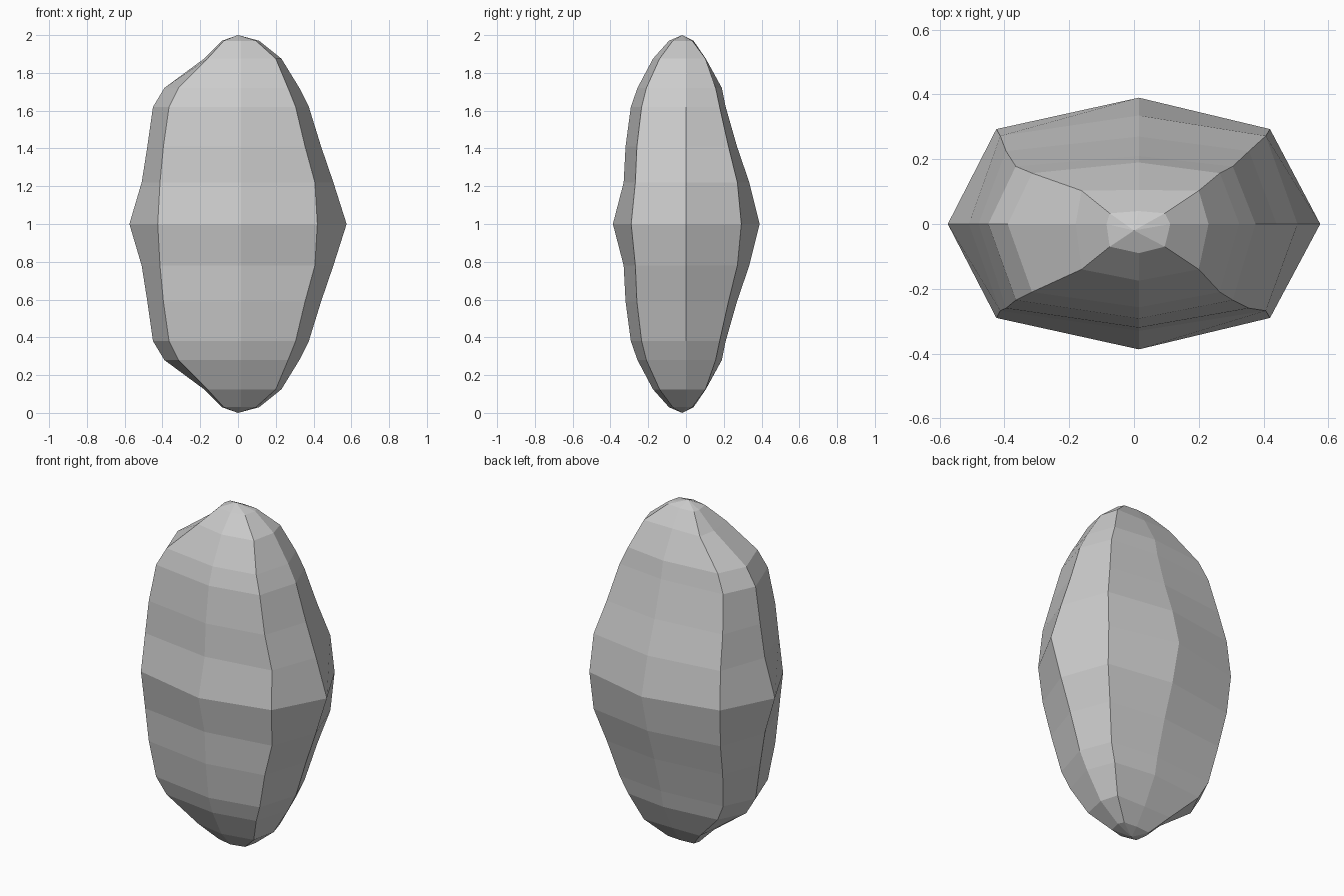
import bpy
import bmesh

cube = bpy.data.objects.get("Cube")
if cube:
    bpy.data.objects.remove(cube, do_unlink=True)


def flat_material(name, colour):
    material = bpy.data.materials.new(name)
    material.use_nodes = True
    material.diffuse_color = colour
    shader = material.node_tree.nodes["Principled BSDF"]
    shader.inputs["Base Color"].default_value = colour
    return material


# Outline of the upper half, from the waist to the crown:
# height, left/right tips, left/right shoulders,
# front/back ridges, front/back shoulders
PROFILE = [
    (1.0, -.575, .575, -.425, .42, -.387, .39, -.29, .293),
    (1.22, -.51, .505, -.413, .407, -.33, .335, -.268, .272),
    (1.41, -.48, .44, -.395, .355, -.32, .27, -.26, .225),
    (1.62, -.45, .375, -.365, .305, -.292, .21, -.235, .178),
    (1.72, -.39, .325, -.315, .265, -.257, .19, -.21, .157),
    (1.875, -.18, .23, -.162, .2, -.175, .105, -.14, .103),
    (1.97, -.085, .112, -.075, .095, -.09, .04, -.07, .033),
]
RIDGE_X = .015
APEX = (0, -.02)


def section(row, flipped):
    """Eight corners of one level, counter-clockwise from the +x tip."""
    height, left, right, sh_left, sh_right, front, back, sh_front, sh_back = row
    z = 2 - height if flipped else height
    corners = [
        (right, 0), (sh_right, sh_back), (RIDGE_X, back), (sh_left, sh_back),
        (left, 0), (sh_left, sh_front), (RIDGE_X, front), (sh_right, sh_front),
    ]
    return [(x, y, z) for x, y in corners]


# Faceted stone: the lower half repeats the upper half
levels = [section(row, True) for row in reversed(PROFILE[1:])]
levels += [section(row, False) for row in PROFILE]

bm = bmesh.new()
rings = [[bm.verts.new(point) for point in level] for level in levels]
for lower, upper in zip(rings, rings[1:]):
    for i in range(len(lower)):
        j = (i + 1) % len(lower)
        bm.faces.new((lower[i], lower[j], upper[j], upper[i]))

# Close both ends with a fan to a point
for ring, z in ((rings[0], 0), (rings[-1], 2)):
    tip = bm.verts.new((*APEX, z))
    for i, corner in enumerate(ring):
        bm.faces.new((corner, ring[(i + 1) % len(ring)], tip))
bmesh.ops.recalc_face_normals(bm, faces=bm.faces)

mesh = bpy.data.meshes.new("stone")
bm.to_mesh(mesh)
bm.free()
mesh.materials.append(flat_material("stone grey", (.6, .6, .6, 1)))
stone = bpy.data.objects.new("stone", mesh)
bpy.context.collection.objects.link(stone)
